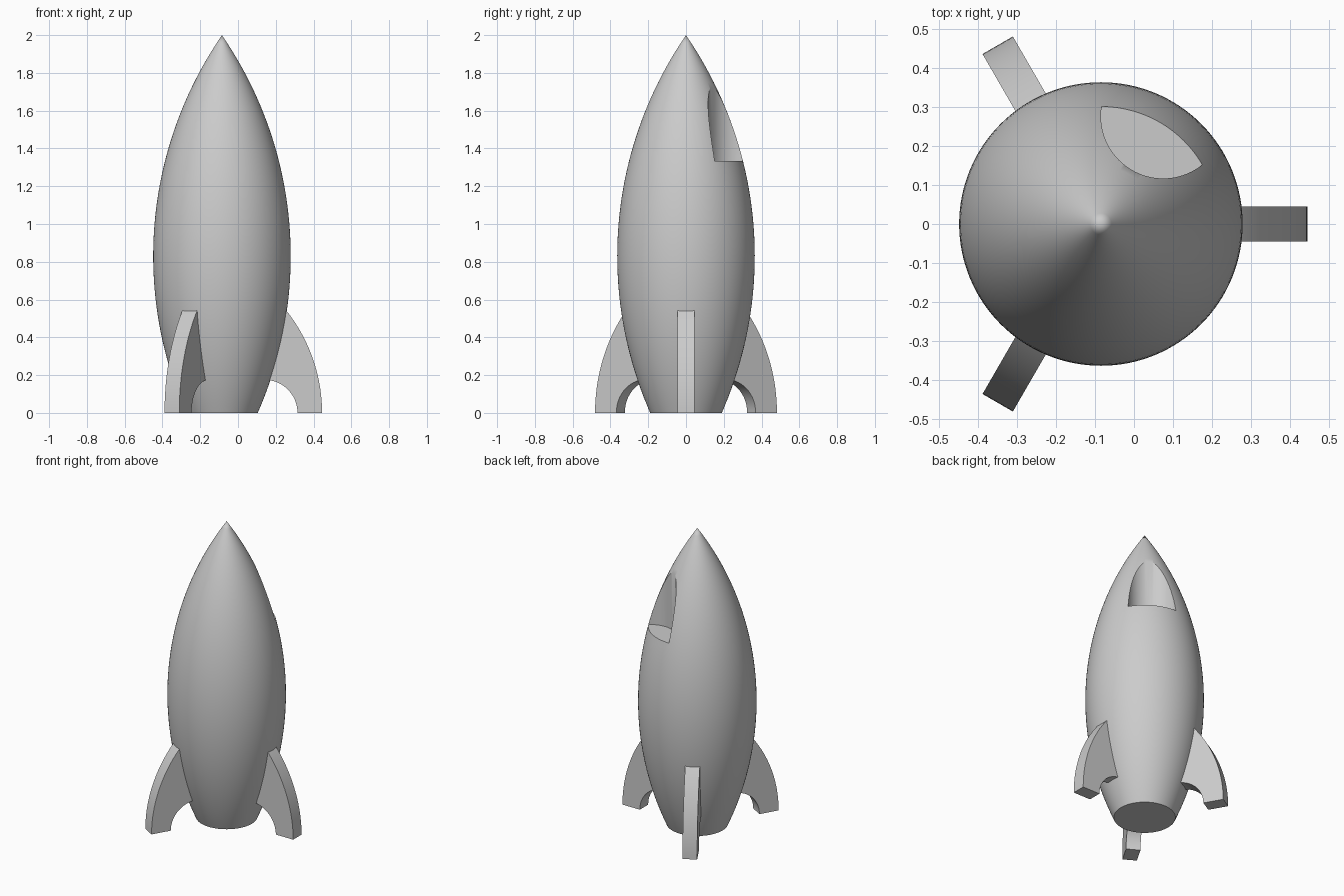
import bpy, bmesh, math
from mathutils import Matrix, Vector

if "Cube" in bpy.data.objects:
    bpy.data.objects.remove(bpy.data.objects["Cube"], do_unlink=True)

AXIS_X = -0.085        # the hull axis sits off centre so the fins balance
HULL_R, WIDEST_Z, ARC_R = 0.364, 0.83, 2.06
HEIGHT = 2.0

grey = bpy.data.materials.new("plain grey")
grey.use_nodes = True
grey.diffuse_color = (0.6, 0.6, 0.6, 1)
grey.node_tree.nodes["Principled BSDF"].inputs["Base Color"].default_value = grey.diffuse_color


def make_object(name, bm):
    bmesh.ops.recalc_face_normals(bm, faces=bm.faces)
    mesh = bpy.data.meshes.new(name)
    bm.to_mesh(mesh)
    bm.free()
    mesh.materials.append(grey)
    obj = bpy.data.objects.new(name, mesh)
    bpy.context.collection.objects.link(obj)
    return obj


def activate(obj):
    bpy.ops.object.select_all(action='DESELECT')
    obj.select_set(True)
    bpy.context.view_layer.objects.active = obj


def smooth(obj):
    activate(obj)
    bpy.ops.object.shade_smooth_by_angle(angle=math.radians(30))


def hull_radius(z):
    return math.sqrt(ARC_R ** 2 - (z - WIDEST_Z) ** 2) - (ARC_R - HULL_R)


# Hull: circular-arc profile turned around the vertical axis
bm = bmesh.new()
steps = 48
profile = [(0, 0)] + [(hull_radius(HEIGHT * i / steps), HEIGHT * i / steps) for i in range(steps)]
profile.append((0, HEIGHT))
verts = [bm.verts.new((r, 0, z)) for r, z in profile]
edges = [bm.edges.new(pair) for pair in zip(verts, verts[1:])]
bmesh.ops.spin(bm, geom=verts + edges, cent=(0, 0, 0), axis=(0, 0, 1),
               angle=math.tau, steps=128, use_merge=True)
bmesh.ops.remove_doubles(bm, verts=bm.verts, dist=0.0001)
bmesh.ops.translate(bm, verts=bm.verts, vec=(AXIS_X, 0, 0))
hull = make_object("hull", bm)

# Window recess: upright round cut with a flat sill
bm = bmesh.new()
bmesh.ops.create_cone(bm, cap_ends=True, segments=96, radius1=0.16, radius2=0.16, depth=0.8,
                      matrix=Matrix.Translation((AXIS_X + 0.16, 0.277, 1.333 + 0.4)))
cutter = make_object("window_cutter", bm)
cutter.hide_render = True
cut = hull.modifiers.new("window", 'BOOLEAN')
cut.operation = 'DIFFERENCE'
cut.solver = 'EXACT'
cut.object = cutter
activate(hull)
bpy.ops.object.modifier_apply(modifier=cut.name)
bpy.data.objects.remove(cutter, do_unlink=True)
smooth(hull)


# Fins: curved side outline given thickness, turned around the hull
def make_fin(name, degrees):
    outer_r, tip, inner_r, inner_centre = 0.87, 0.53, 0.175, 0.225
    n = 20
    top = math.asin(0.56 / outer_r)
    outline = [(tip - outer_r + outer_r * math.cos(top * i / n),
                outer_r * math.sin(top * i / n)) for i in range(n + 1)]
    outline.append((0.29, 0.56))
    end = math.radians(88)
    outline += [(inner_centre + inner_r * math.cos(end * (1 - i / n)),
                 inner_r * math.sin(end * (1 - i / n))) for i in range(n + 1)]
    bm = bmesh.new()
    face = bm.faces.new([bm.verts.new((r, -0.045, z)) for r, z in outline])
    extruded = bmesh.ops.extrude_face_region(bm, geom=[face], use_keep_orig=True)["geom"]
    bmesh.ops.translate(bm, vec=Vector((0, 0.09, 0)),
                        verts=[v for v in extruded if isinstance(v, bmesh.types.BMVert)])
    bm.transform(Matrix.Translation((AXIS_X, 0, 0)) @ Matrix.Rotation(math.radians(degrees), 4, 'Z'))
    smooth(make_object(name, bm))


for name, degrees in (("left_fin", 0), ("back_right_fin", 120), ("front_right_fin", 240)):
    make_fin(name, degrees)
